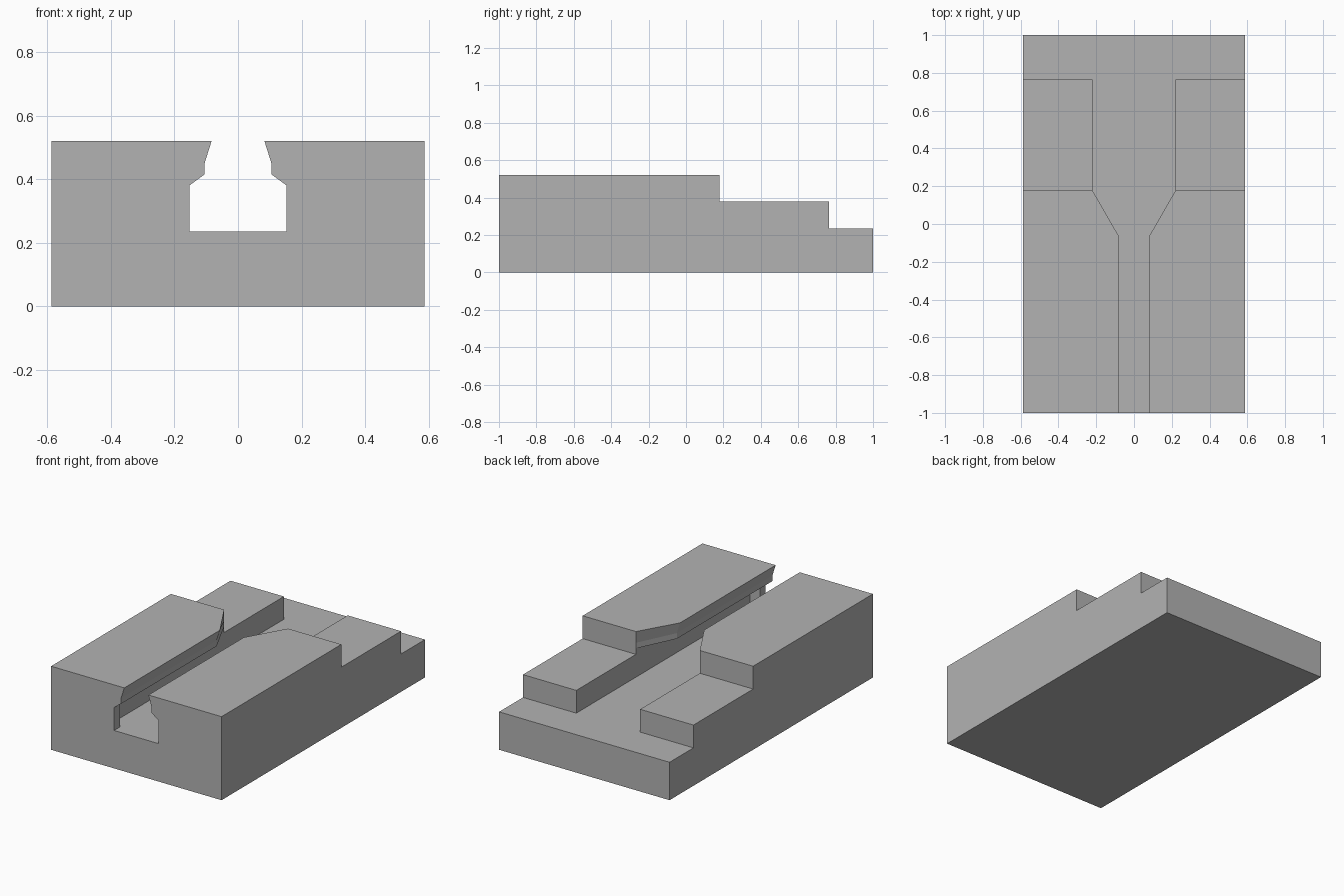
import bpy, bmesh

if "Cube" in bpy.data.objects:
    bpy.data.objects.remove(bpy.data.objects["Cube"])

W, TOP, SHELF, FLOOR = 0.587, 0.52, 0.378, 0.236   # half width and level heights
WIDE = 0.22                                        # half width of the open channel


def section(slot, top):
    """Closed outline: right half of the slot and body, then its mirror image."""
    right = slot + [(W, top), (W, 0)]
    return right + [(-x, z) for x, z in reversed(right)]


# Slot half-profiles, from the floor up to the top edge
entry = [(0.153, FLOOR), (0.153, 0.38), (0.105, 0.415), (0.105, 0.45), (0.083, TOP)]
cavity = [(WIDE, FLOOR), (WIDE, 0.415), (0.105, 0.415), (0.105, 0.45), (0.083, TOP)]
flared = [(WIDE, FLOOR), (WIDE, 0.415), (WIDE, 0.415), (WIDE, 0.45), (WIDE, TOP)]
shelf = [(WIDE, FLOOR)] + [(WIDE, SHELF)] * 4
ledge = [(WIDE, FLOOR)] * 5

# Sections from front to back; two at the same y make a vertical step
stations = [
    (-1.0, section(entry, TOP)),
    (-0.944, section(entry, TOP)),
    (-0.944, section(cavity, TOP)),
    (-0.06, section(cavity, TOP)),
    (0.178, section(flared, TOP)),
    (0.178, section(shelf, SHELF)),
    (0.765, section(shelf, SHELF)),
    (0.765, section(ledge, FLOOR)),
    (1.0, section(ledge, FLOOR)),
]

# Loft the sections into one solid block
bm = bmesh.new()
rings = [[bm.verts.new((x, y, z)) for x, z in pts] for y, pts in stations]
for a, b in zip(rings, rings[1:]):
    for i in range(len(a)):
        j = (i + 1) % len(a)
        bm.faces.new((a[i], a[j], b[j], b[i]))
bm.faces.new(list(reversed(rings[0])))
bm.faces.new(rings[-1])

# Drop the empty faces where sections coincide, then weld
empty = [f for f in bm.faces if f.calc_area() < 1e-6]
bmesh.ops.delete(bm, geom=empty, context='FACES')
bmesh.ops.remove_doubles(bm, verts=bm.verts, dist=1e-5)

mesh = bpy.data.meshes.new("slotted_block")
bm.to_mesh(mesh)
bm.free()
block = bpy.data.objects.new("slotted_block", mesh)
bpy.context.collection.objects.link(block)

grey = bpy.data.materials.new("plain grey")
grey.diffuse_color = (0.45, 0.45, 0.45, 1)
grey.use_nodes = True
grey.node_tree.nodes["Principled BSDF"].inputs["Base Color"].default_value = grey.diffuse_color
mesh.materials.append(grey)
